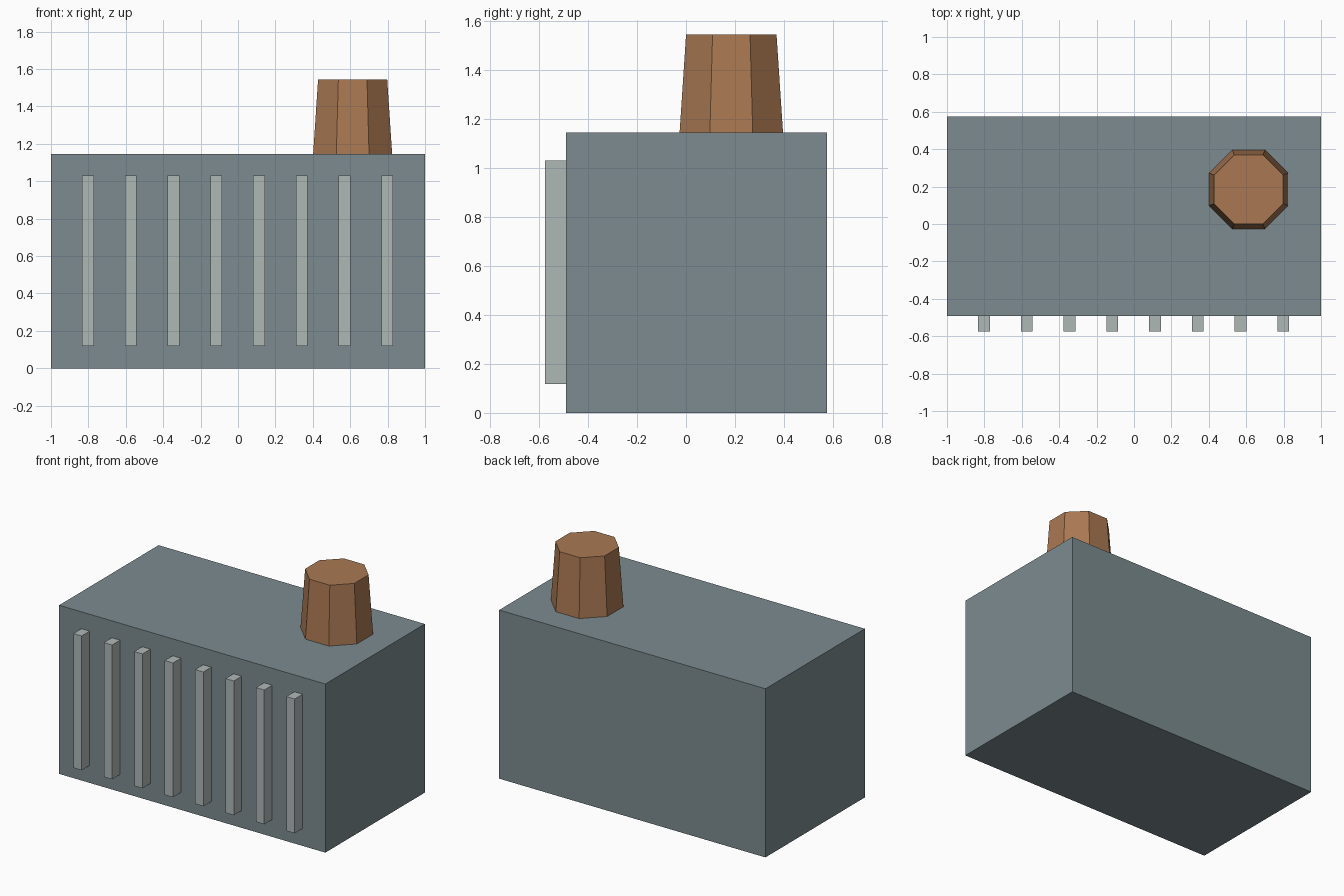
import bpy
import math

if "Cube" in bpy.data.objects:
    bpy.data.objects.remove(bpy.data.objects["Cube"])


def material(name, rgb):
    mat = bpy.data.materials.new(name)
    mat.diffuse_color = (*rgb, 1.0)
    mat.use_nodes = True
    mat.node_tree.nodes["Principled BSDF"].inputs["Base Color"].default_value = mat.diffuse_color
    return mat


def box(name, lo, hi, mat):
    centre = [(a + b) / 2 for a, b in zip(lo, hi)]
    bpy.ops.mesh.primitive_cube_add(size=1, location=centre)
    obj = bpy.context.object
    obj.name = name
    obj.scale = [b - a for a, b in zip(lo, hi)]
    bpy.ops.object.transform_apply(location=False, rotation=False, scale=True)
    obj.data.materials.append(mat)
    return obj


steel = material("steel", (0.20, 0.26, 0.28))
pale = material("pale_metal", (0.43, 0.48, 0.47))
rust = material("rust", (0.40, 0.19, 0.085))

# Main housing
BACK, FACE, TOP = 0.576, -0.491, 1.145
box("housing", (-1, FACE, 0), (1, BACK, TOP), steel)

# Row of vertical cooling fins on the front
for i in range(8):
    x = -0.802 + i * 1.6 / 7
    box(f"fin_{i + 1}", (x - 0.031, -BACK, 0.118), (x + 0.031, FACE, 1.03), pale)

# Eight-sided tapered chimney on the roof, flats facing the axes
bpy.ops.mesh.primitive_cone_add(vertices=8, radius1=0.2286, radius2=0.2,
                                depth=0.4, location=(0.613, 0.185, TOP + 0.2),
                                rotation=(0, 0, math.radians(22.5)))
chimney = bpy.context.object
chimney.name = "chimney"
chimney.data.materials.append(rust)
